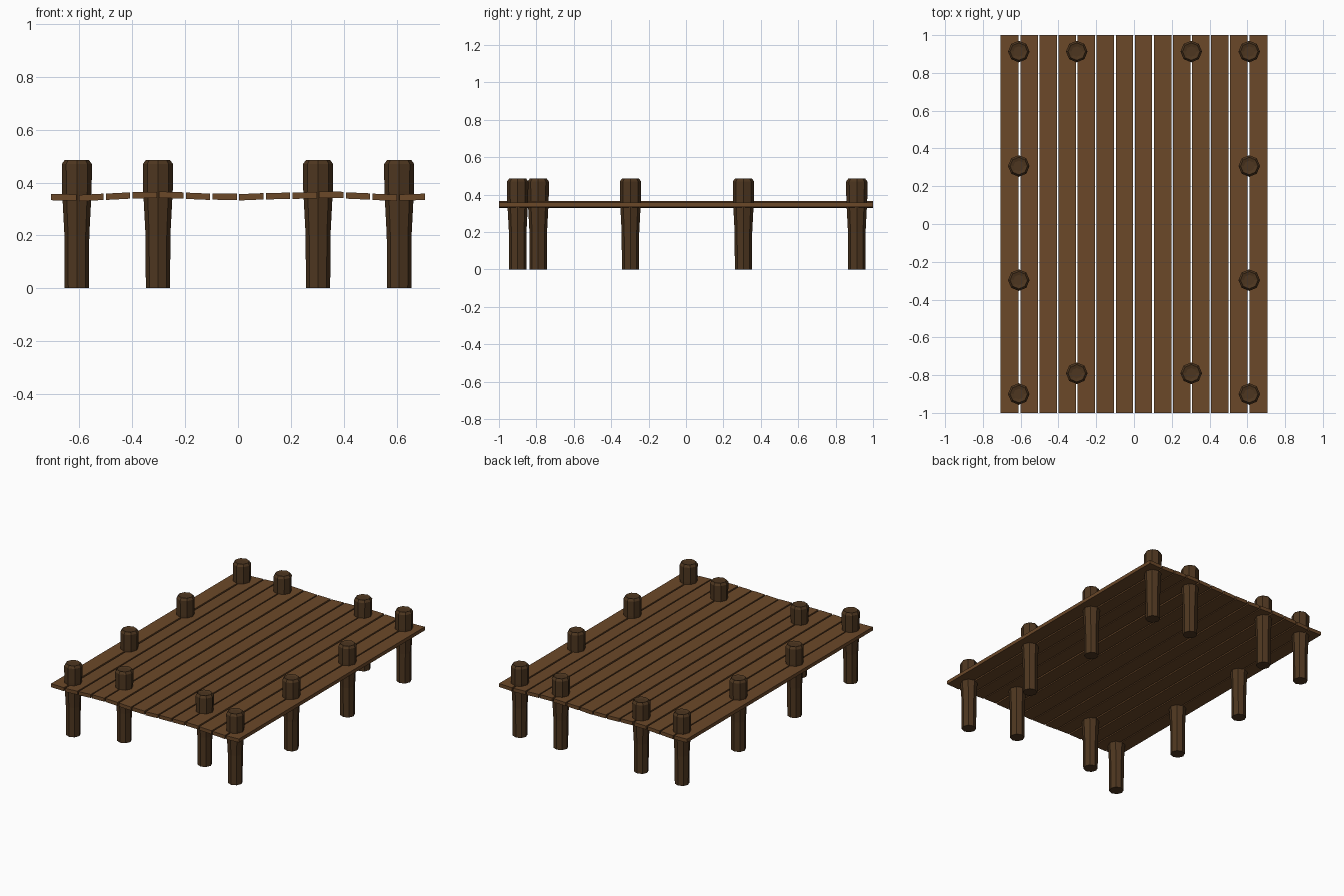
import bpy, bmesh, math

if "Cube" in bpy.data.objects:
    bpy.data.objects.remove(bpy.data.objects["Cube"])


def material(name, color):
    m = bpy.data.materials.new(name)
    m.diffuse_color = (*color, 1)
    m.use_nodes = True
    m.node_tree.nodes["Principled BSDF"].inputs["Base Color"].default_value = m.diffuse_color
    return m


plank_mat = material("plank_wood", (0.147, 0.065, 0.022))
post_mat = material("post_wood", (0.075, 0.037, 0.014))


def finish(name, bm, mat):
    bmesh.ops.recalc_face_normals(bm, faces=bm.faces)
    me = bpy.data.meshes.new(name)
    bm.to_mesh(me)
    bm.free()
    me.materials.append(mat)
    ob = bpy.data.objects.new(name, me)
    bpy.context.collection.objects.link(ob)
    return ob


# Deck planks: mid heights of the left and right edges, slightly uneven
edges = [(.345, .343), (.341, .346), (.346, .351), (.352, .353), (.354, .351),
         (.350, .346), (.347, .346), (.344, .348), (.348, .350), (.350, .352),
         (.354, .353), (.351, .347), (.346, .342), (.343, .346)]
PITCH, GAP, THICK = 0.101, 0.009, 0.024
for i, (zl, zr) in enumerate(edges):
    x0 = (i - 7) * PITCH + (GAP / 2 if i else 0)
    x1 = (i - 6) * PITCH - (GAP / 2 if i < 13 else 0)
    bm = bmesh.new()
    bmesh.ops.create_cube(bm, size=1)
    for v in bm.verts:
        right = v.co.x > 0
        z = (zr if right else zl) + math.copysign(THICK / 2, v.co.z)
        v.co = (x1 if right else x0, math.copysign(1, v.co.y), z)
    finish(f"plank_{i + 1}", bm, plank_mat)


# Posts: eight-sided, tapered shaft with a chamfered, slightly dished head
PROFILE = [(0.046, 0), (0.047, 0.2), (0.056, 0.37), (0.057, 0.47),
           (0.046, 0.485), (0.028, 0.48)]


def post(name, x, y):
    bm = bmesh.new()
    rings = []
    for r, z in PROFILE:
        rings.append([bm.verts.new((x + r * math.cos(k * math.pi / 4),
                                    y + r * math.sin(k * math.pi / 4), z))
                      for k in range(8)])
    for a, b in zip(rings, rings[1:]):
        for k in range(8):
            n = (k + 1) % 8
            bm.faces.new((a[k], a[n], b[n], b[k]))
    bm.faces.new(rings[0])
    bm.faces.new(rings[-1])
    finish(name, bm, post_mat)


for side, s in (("left", -1), ("right", 1)):
    for j, y in enumerate((-0.9, -0.297, 0.307, 0.913)):
        post(f"{side}_side_post_{j + 1}", s * 0.61, y)
    post(f"{side}_front_inner_post", s * 0.303, -0.79)
    post(f"{side}_back_inner_post", s * 0.303, 0.913)
